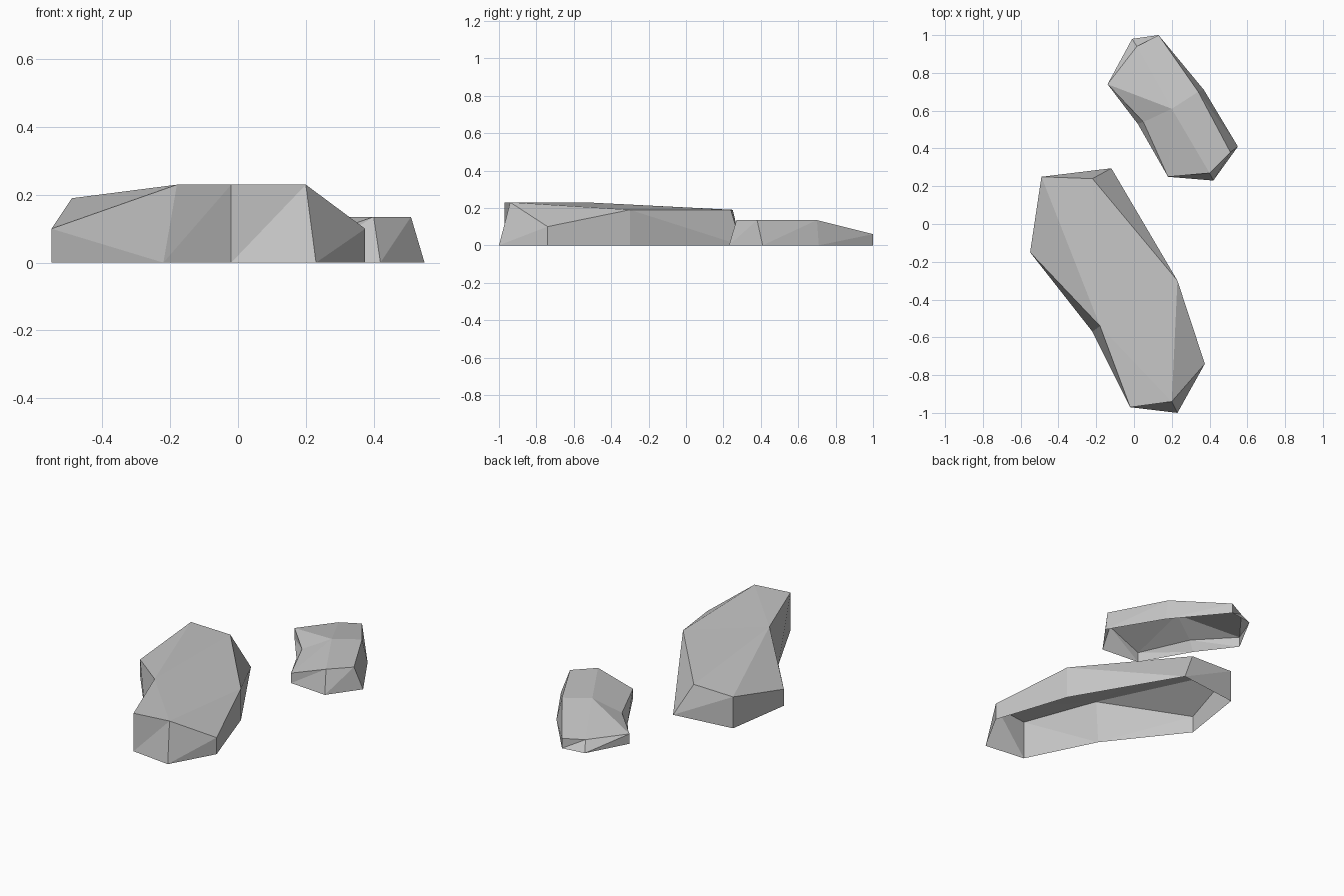
import bpy
import bmesh

default_cube = bpy.data.objects.get("Cube")
if default_cube:
    bpy.data.objects.remove(default_cube, do_unlink=True)

stone = bpy.data.materials.new("stone_grey")
stone.use_nodes = True
stone_colour = (0.56, 0.56, 0.56, 1)
stone.diffuse_color = stone_colour
stone.node_tree.nodes["Principled BSDF"].inputs["Base Color"].default_value = stone_colour


def build_rock(name, rim, flared_base, cap=None, peak=None, flipped=()):
    """Open-bottomed rock: a clockwise rim, walls down to the ground and a faceted cap.

    flared_base replaces the ground point below a rim point where the wall slopes.
    flipped lists the walls whose diagonal runs the other way.
    """
    bm = bmesh.new()
    top = [bm.verts.new(point) for point in rim]
    base = []
    for index, point in enumerate(rim):
        x, y = flared_base.get(index, point[:2])
        base.append(bm.verts.new((x, y, 0)))

    # Walls, each folded along one diagonal
    count = len(rim)
    for here in range(count):
        after = (here + 1) % count
        if here in flipped:
            bm.faces.new((base[here], top[here], top[after]))
            bm.faces.new((base[here], top[after], base[after]))
        else:
            bm.faces.new((base[here], top[here], base[after]))
            bm.faces.new((top[here], top[after], base[after]))

    # Cap: a fan around a peak, or the given facets
    if peak:
        centre = bm.verts.new(peak)
        for here in range(count):
            bm.faces.new((centre, top[(here + 1) % count], top[here]))
    else:
        for facet in cap:
            bm.faces.new([top[index] for index in facet])

    mesh = bpy.data.meshes.new(name)
    bm.to_mesh(mesh)
    bm.free()
    mesh.materials.append(stone)
    rock = bpy.data.objects.new(name, mesh)
    bpy.context.collection.objects.link(rock)
    return rock


# Long rock at the front; walls 1 and 6 fold from the lower near corner
build_rock(
    "large_rock",
    rim=[(-.49, .25, .19), (-.22, .24, .19), (.23, -.3, .19), (.375, -.74, .1),
         (.2, -.94, .23), (-.02, -.97, .23), (-.18, -.54, .23), (-.55, -.15, .1)],
    flared_base={1: (-.12, .295), 4: (.23, -1), 6: (-.22, -.57)},
    cap=[(0, 7, 6), (0, 6, 1), (1, 6, 2), (2, 6, 4), (6, 5, 4), (2, 4, 3)],
    flipped=(1, 6),
)

# Smaller rock behind it
build_rock(
    "small_rock",
    rim=[(.015, .94, .06), (.13, 1, .06), (.34, .7, .135), (.51, .38, .135),
         (.4, .27, .135), (.18, .25, .06), (.05, .54, .06), (-.14, .74, .06)],
    flared_base={0: (-.01, .98), 2: (.37, .71), 3: (.55, .41),
                 4: (.42, .23), 6: (.02, .53)},
    peak=(.2, .61, .135),
)
